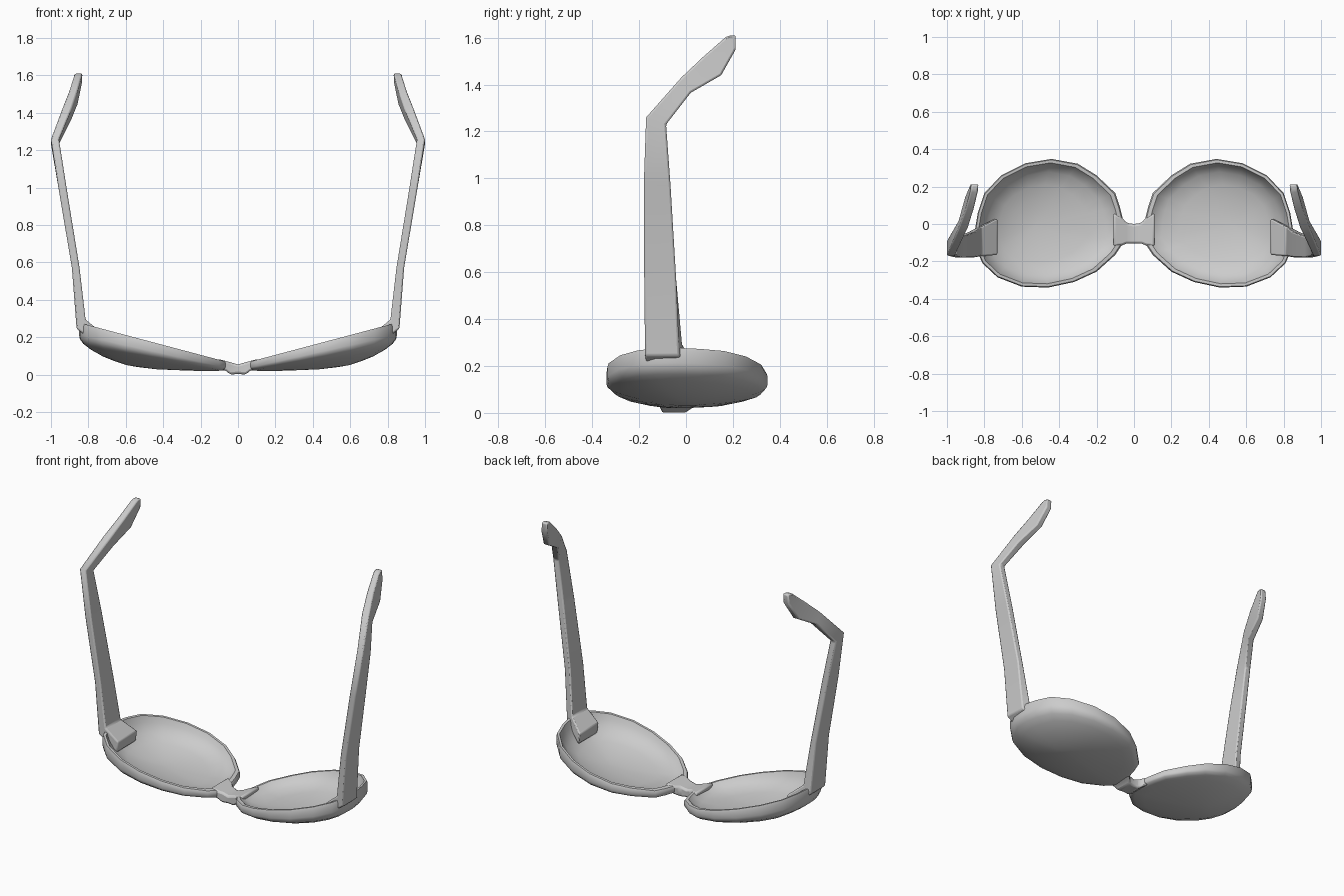
import bpy, bmesh, math

if "Cube" in bpy.data.objects:
    bpy.data.objects.remove(bpy.data.objects["Cube"])


def finish(name, bm, mirror=True, bevel=0.0):
    bmesh.ops.recalc_face_normals(bm, faces=bm.faces)
    me = bpy.data.meshes.new(name)
    bm.to_mesh(me)
    bm.free()
    ob = bpy.data.objects.new(name, me)
    bpy.context.collection.objects.link(ob)
    bpy.ops.object.select_all(action='DESELECT')
    ob.select_set(True)
    bpy.context.view_layer.objects.active = ob
    bpy.ops.object.shade_smooth_by_angle(angle=math.radians(40))
    if bevel:
        b = ob.modifiers.new("soft_edges", 'BEVEL')
        b.width = bevel
        b.segments = 2
        b.limit_method = 'ANGLE'
        b.angle_limit = math.radians(40)
    if mirror:
        m = ob.modifiers.new("mirror", 'MIRROR')
        m.use_mirror_merge = False
    return ob


def loft(sections, closed_ends=True):
    """Bridge a list of equally long point rings."""
    bm = bmesh.new()
    rings = [[bm.verts.new(p) for p in s] for s in sections]
    n = len(rings[0])
    for a, b in zip(rings, rings[1:]):
        for i in range(n):
            j = (i + 1) % n
            bm.faces.new((a[i], a[j], b[j], b[i]))
    if closed_ends:
        bm.faces.new(rings[0])
        bm.faces.new(rings[-1])
    return bm


# Lens with rim: rings of the outline shrunk towards the middle, on a tilted plane
outline = [(.06, .03), (.05, -.09), (.10, -.165), (.20, -.255), (.32, -.31),
           (.46, -.34), (.60, -.335), (.73, -.285), (.81, -.21), (.845, -.13),
           (.85, -.03), (.835, .06), (.80, .165), (.71, .26), (.58, .325),
           (.44, .348), (.30, .322), (.20, .26), (.10, .165), (.075, .09)]
# (scale, depth below rim plane), front middle -> rim -> back middle
profile = [(.02, .115), (.2, .113), (.4, .103), (.6, .09), (.8, .07), (.93, .052),
           (.985, .036), (1, .02), (1, -.015), (.985, -.028), (.94, -.028),
           (.90, .0), (.8, .038), (.6, .062), (.4, .076), (.2, .086), (.02, .088)]


def lens_ring(s, d):
    ring = []
    for x, y in outline:
        px = .45 + .08 * (1 - s) + (x - .45) * s
        ring.append((px, y * s, .036 + .24 * px - d * (1 + .9 * (px - .45))))
    return ring


finish("lens_and_rim", loft([lens_ring(s, d) for s, d in profile]))

# Nose bridge, flaring into both rims
half = [(0, -.105, 0, .004, .055), (.04, -.105, .006, 0, .066),
        (.065, -.115, .035, .02, .073), (.11, -.12, .06, .04, .085)]
spans = [(-x, *r) for x, *r in reversed(half[1:])] + half
finish("nose_bridge", loft([[(x, y0, z0), (x, y1, z0), (x, y1, z1), (x, y0, z1)]
                            for x, y0, y1, z0, z1 in spans]), mirror=False, bevel=.012)

# Temple arm with hinge corner and ear hook:
# per section: x outer, x inner, then (y, z) lower edge and (y, z) upper edge;
# the first two sections give separate z for the outer and inner side
corner = [
    [(.74, -.165, .155), (.74, .03, .155), (.73, .03, .225), (.73, -.165, .225)],
    [(.863, -.175, .245), (.863, -.03, .245), (.815, -.015, .295), (.815, -.172, .295)],
]
arm = [(.888, .847, -.178, .57, -.042, .57),
       (.955, .912, -.18, .97, -.066, .97),
       (1.0, .957, -.17, 1.26, -.085, 1.23),
       (.938, .888, -.02, 1.43, .02, 1.365),
       (.902, .858, .075, 1.52, .15, 1.44),
       (.876, .835, .17, 1.603, .212, 1.55),
       (.87, .832, .19, 1.61, .212, 1.61)]
sections = corner + [[(xo, y0, z0), (xo, y1, z1), (xi, y1, z1), (xi, y0, z0)]
                     for xo, xi, y0, z0, y1, z1 in arm]
finish("temple_arm", loft(sections), bevel=.008)
